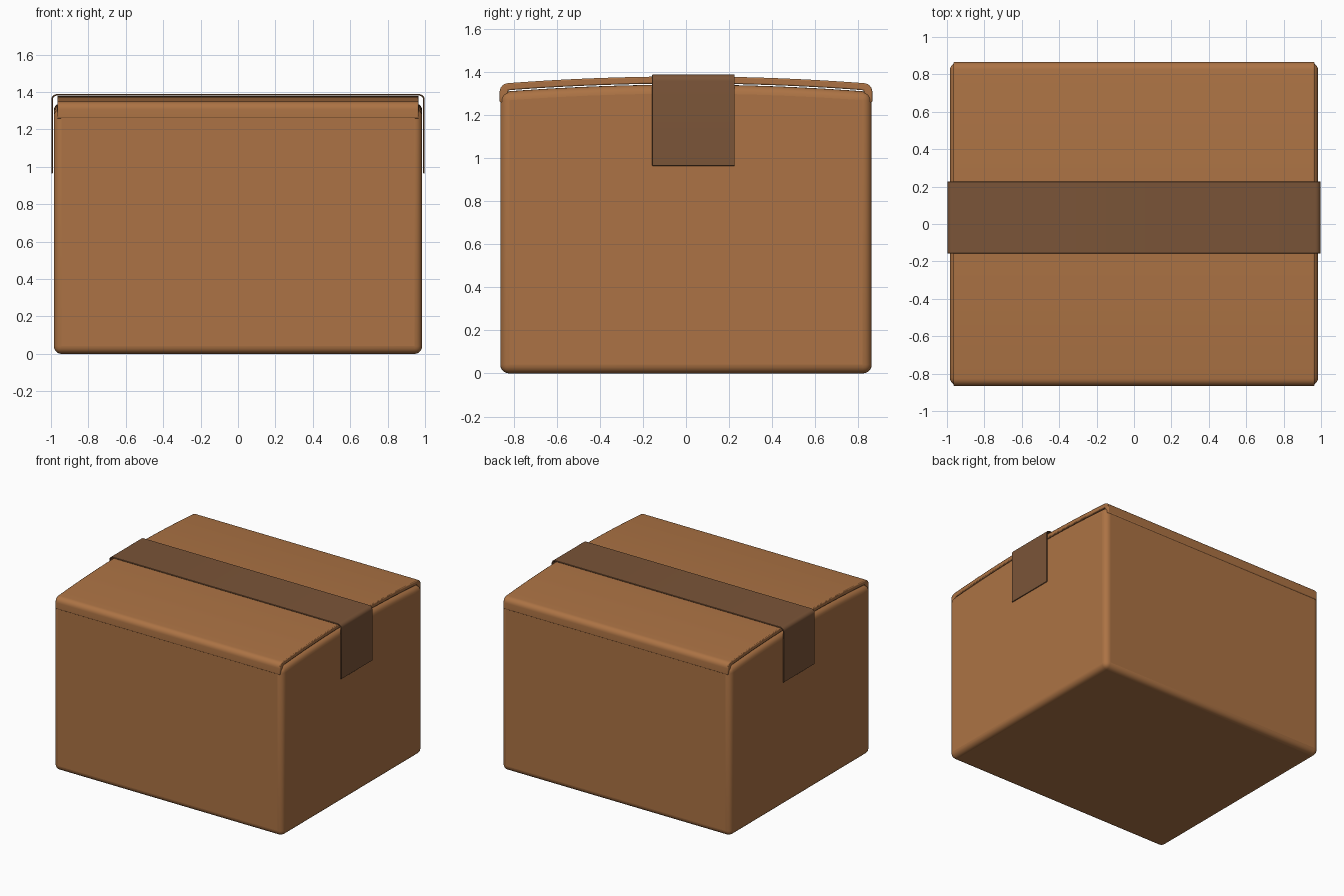
import bpy, bmesh, math

if "Cube" in bpy.data.objects:
    bpy.data.objects.remove(bpy.data.objects["Cube"])


def material(name, rgb):
    m = bpy.data.materials.new(name)
    m.diffuse_color = (*rgb, 1)
    m.use_nodes = True
    m.node_tree.nodes["Principled BSDF"].inputs["Base Color"].default_value = m.diffuse_color
    return m


card = material("cardboard brown", (0.413, 0.171, 0.058))
brown_tape = material("tape dark brown", (0.195, 0.089, 0.039))


def crown(y):
    """Height of the gently bulging top of the box."""
    return 1.38 - 0.034 * (abs(y) / 0.865) ** 2


def extrude_profile(name, pts, half_x, mat, bevel, segs):
    """Extrude a closed (y, z) profile along x and round its edges."""
    bm = bmesh.new()
    face = bm.faces.new([bm.verts.new((-half_x, y, z)) for y, z in pts])
    ext = bmesh.ops.extrude_face_region(bm, geom=[face])
    for v in ext["geom"]:
        if isinstance(v, bmesh.types.BMVert):
            v.co.x = half_x
    return finish(name, bm, mat, bevel, segs)


def finish(name, bm, mat, bevel, segs):
    bmesh.ops.recalc_face_normals(bm, faces=bm.faces)
    me = bpy.data.meshes.new(name)
    bm.to_mesh(me)
    bm.free()
    me.materials.append(mat)
    ob = bpy.data.objects.new(name, me)
    bpy.context.collection.objects.link(ob)
    mod = ob.modifiers.new("round", "BEVEL")
    mod.width, mod.segments = bevel, segs
    mod.limit_method, mod.angle_limit = "ANGLE", math.radians(35)
    bpy.ops.object.select_all(action="DESELECT")
    ob.select_set(True)
    bpy.context.view_layer.objects.active = ob
    bpy.ops.object.shade_smooth_by_angle(angle=math.radians(40))
    return ob


# Box body with a crowned top under the flaps
N = 16
W = 0.863
body = [(-W, 0), (W, 0)]
body += [(y, crown(y) - 0.038) for y in (W - 2 * W * i / N for i in range(N + 1))]
extrude_profile("box_body", body, 0.985, card, 0.042, 5)

# Two top flaps, each folding over the front or back wall
for side, label in ((-1, "front"), (1, "back")):
    ys = [0.002 + 0.823 * i / N for i in range(N + 1)]
    outer = [(y, crown(y)) for y in ys]
    r = 0.041
    cz = crown(0.825) - r
    fold = [(0.825 + r * math.sin(a), cz + r * math.cos(a))
            for a in (math.radians(15 * k) for k in range(1, 7))]
    hook = [(0.866, 1.26), (0.835, 1.25)]
    inner = [(y, crown(y) - 0.033) for y in reversed(ys)]
    pts = [(side * y, z) for y, z in outer + fold + hook + inner]
    extrude_profile(label + "_flap", pts, 0.966, card, 0.006, 2)

# Tape strip: runs over the seam and folds down both ends
T, R, X, Z = 0.008, 0.03, 0.998, 1.389


def tape_path(x, z, r):
    right = [(x, 0.965)]
    right += [(x - r + r * math.cos(a), z - r + r * math.sin(a))
              for a in (math.radians(15 * k) for k in range(7))]
    return right + [(-px, pz) for px, pz in reversed(right)]


loop = tape_path(X, Z, R) + tape_path(X - T, Z - T, R - T)[::-1]
bm = bmesh.new()
rings = [[bm.verts.new((x, y, z)) for x, z in loop] for y in (-0.157, 0.226)]
n = len(loop)
for i in range(n):
    j = (i + 1) % n
    bm.faces.new((rings[0][i], rings[0][j], rings[1][j], rings[1][i]))
for ring in rings:
    for i in range(n // 2 - 1):
        bm.faces.new((ring[i], ring[i + 1], ring[n - 2 - i], ring[n - 1 - i]))
finish("packing_tape", bm, brown_tape, 0.0015, 1)
